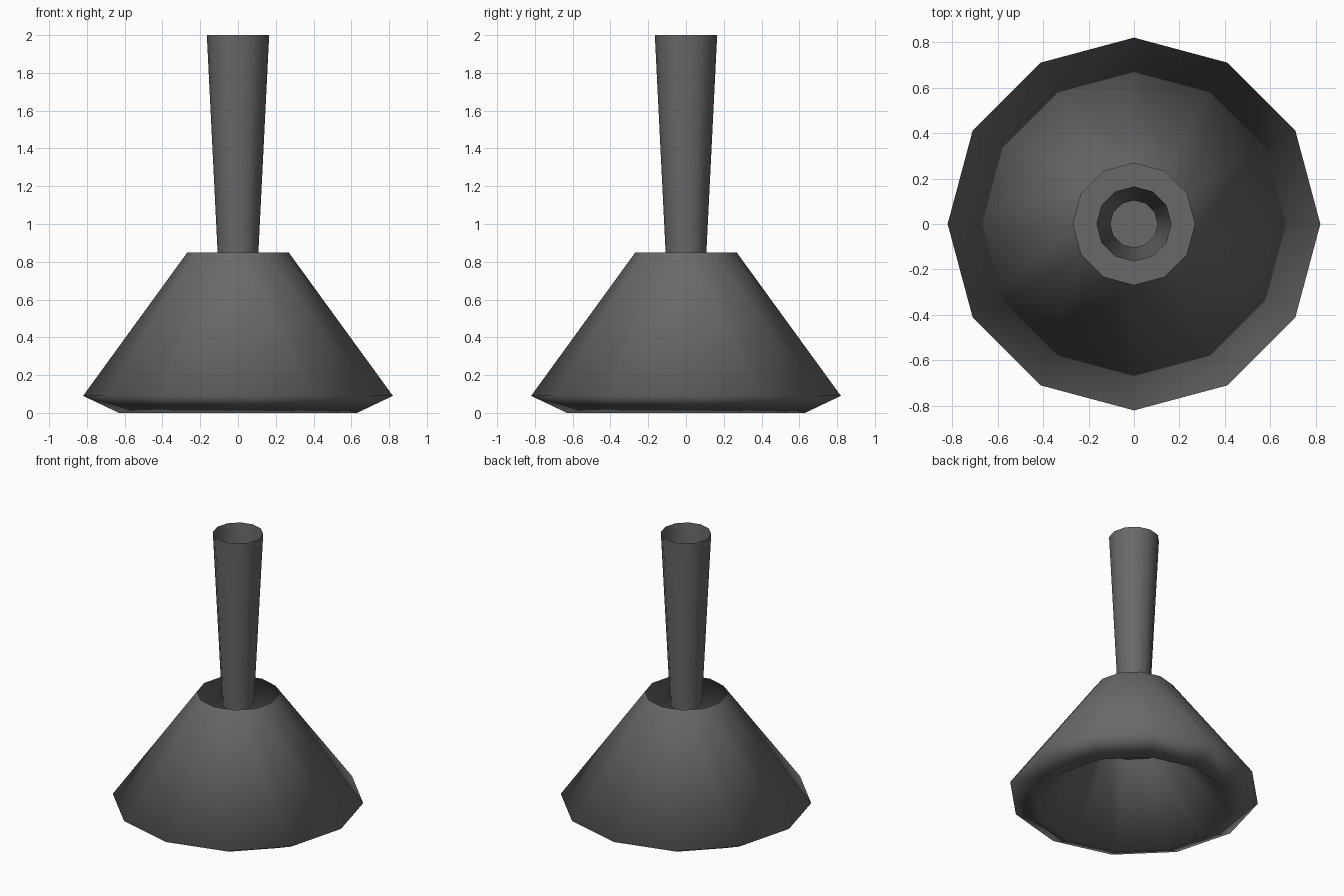
import bpy, bmesh, math

if "Cube" in bpy.data.objects:
    bpy.data.objects.remove(bpy.data.objects["Cube"])

SIDES = 12

grey = bpy.data.materials.new("dark_grey")
grey.diffuse_color = (0.14, 0.14, 0.14, 1.0)
grey.use_nodes = True
grey.node_tree.nodes["Principled BSDF"].inputs["Base Color"].default_value = grey.diffuse_color


def lathe(name, profile, cap_last=False):
    """Turn a (radius, height) profile into a smooth 12-sided shell."""
    bm = bmesh.new()
    rings = []
    for r, z in profile:
        rings.append([bm.verts.new((r * math.cos(2 * math.pi * i / SIDES),
                                    r * math.sin(2 * math.pi * i / SIDES), z))
                      for i in range(SIDES)])
    for a, b in zip(rings, rings[1:]):
        for i in range(SIDES):
            j = (i + 1) % SIDES
            f = bm.faces.new((a[i], b[i], b[j], a[j]))
            f.smooth = True
    if cap_last:
        cap = bm.faces.new(list(reversed(rings[-1])))
        cap.smooth = False
        for e in cap.edges:
            e.smooth = False
    mesh = bpy.data.meshes.new(name)
    bm.to_mesh(mesh)
    bm.free()
    mesh.materials.append(grey)
    obj = bpy.data.objects.new(name, mesh)
    bpy.context.collection.objects.link(obj)
    return obj


# Flared bell: open top, outer wall, tucked-in lip, hollow underside with a flat ceiling
lathe("bell", [(0.268, 0.85), (0.82, 0.09), (0.63, 0.0), (0.28, 0.50)], cap_last=True)

# Open tapered handle tube, reaching just inside the bell's top opening
lathe("handle_tube", [(0.165, 2.0), (0.104, 0.77)])
